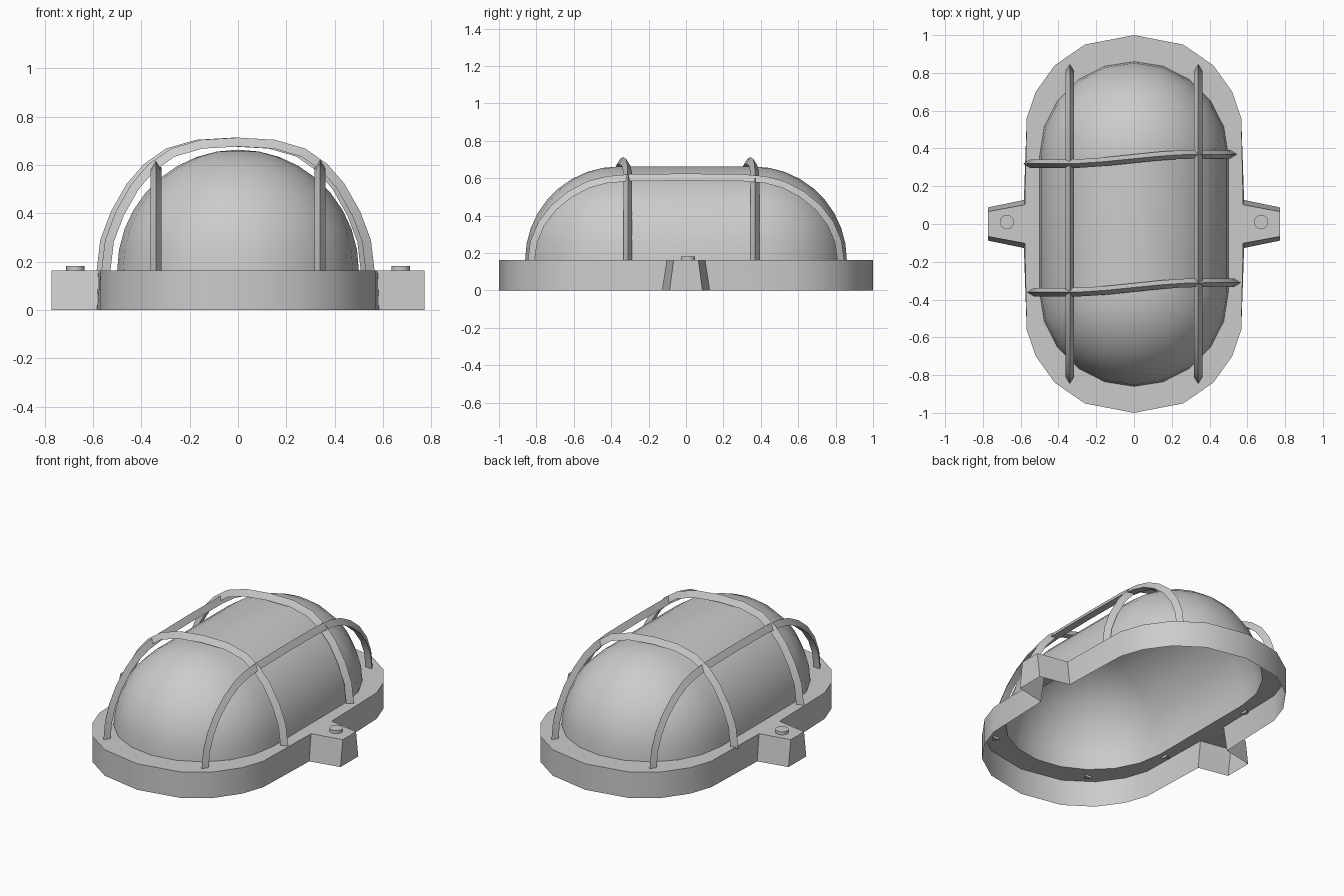
import bpy, bmesh
from math import sin, cos, pi
from mathutils import Vector

if "Cube" in bpy.data.objects:
    bpy.data.objects.remove(bpy.data.objects["Cube"])

TOP = 0.163  # height of the base flange


def finish(name, bm):
    bmesh.ops.recalc_face_normals(bm, faces=bm.faces)
    me = bpy.data.meshes.new(name)
    bm.to_mesh(me)
    bm.free()
    ob = bpy.data.objects.new(name, me)
    bpy.context.collection.objects.link(ob)
    bpy.ops.object.select_all(action='DESELECT')
    ob.select_set(True)
    bpy.context.view_layer.objects.active = ob
    bpy.ops.object.shade_smooth_by_angle(angle=0.55)
    return ob


def stadium(r, cy, n=10):
    pts = [(r * cos(pi * i / n), cy + r * sin(pi * i / n)) for i in range(n + 1)]
    return pts + [(-x, -y) for x, y in pts]


def full_loop(quarter):
    # mirrors a +x +y quarter (from the x side to the y axis) into a closed outline
    half = quarter + [(-x, y) for x, y in reversed(quarter[:-1])]
    return half + [(-x, -y) for x, y in half]


# Base: open-bottomed skirt with drafted side tabs, flange with dome opening
arc = [(.568, .56), (.52, .70), (.42, .84), (.26, .95), (0, 1.0)]
bottom = full_loop([(.772, .088), (.583, .127)] + arc)
top = full_loop([(.772, .066), (.578, .102)] + arc)
bm = bmesh.new()
lo = [bm.verts.new((x, y, 0)) for x, y in bottom]
hi = [bm.verts.new((x, y, TOP)) for x, y in top]
inner = [bm.verts.new((x, y, TOP)) for x, y in stadium(.5, .36)]
n = len(lo)
for i in range(n):
    j = (i + 1) % n
    bm.faces.new((lo[i], lo[j], hi[j], hi[i]))
rim = [bm.edges.get((hi[i], hi[(i + 1) % n])) for i in range(n)]
rim += [bm.edges.new((inner[i], inner[(i + 1) % len(inner)])) for i in range(len(inner))]
bmesh.ops.triangle_fill(bm, edges=rim, use_beauty=True, normal=(0, 0, 1))
finish("base_housing", bm)

# Dome: elongated hemisphere shell
bm = bmesh.new()
rings = []
for k in range(10):
    a = pi / 2 * k / 9
    rings.append([bm.verts.new((x, y, TOP + .5 * sin(a))) for x, y in stadium(.5 * cos(a), .36)])
for r0, r1 in zip(rings, rings[1:]):
    for i in range(len(r0)):
        j = (i + 1) % len(r0)
        bm.faces.new((r0[i], r0[j], r1[j], r1[i]))
bmesh.ops.remove_doubles(bm, verts=bm.verts, dist=1e-4)
finish("dome_cover", bm)


# Guard bars: triangular section with an outward ridge
def guard_bar(name, ridge, side, depth=.037, width=.023):
    side = Vector(side)
    ridge = [Vector(p) for p in ridge]
    bm = bmesh.new()
    rows = []
    for i, p in enumerate(ridge):
        t = ridge[min(i + 1, len(ridge) - 1)] - ridge[max(i - 1, 0)]
        nrm = t.cross(side).normalized()
        if nrm.dot(p - Vector((0, 0, .1))) < 0:
            nrm = -nrm
        base = p - nrm * depth
        rows.append([bm.verts.new(v) for v in (p, base + side * width, base - side * width)])
    for a, b in zip(rows, rows[1:]):
        for k in range(3):
            m = (k + 1) % 3
            bm.faces.new((a[k], a[m], b[m], b[k]))
    bm.faces.new(rows[0])
    bm.faces.new(rows[-1])
    finish(name, bm)


def mirrored(half):
    return [(-a, z) for a, z in reversed(half)] + half[1:]


long_path = mirrored([(0, .625), (.3, .622), (.43, .61), (.53, .583), (.63, .53),
                      (.72, .457), (.79, .365), (.832, .265), (.847, .155)])
for label, x in (("left", -.34), ("right", .34)):
    guard_bar("guard_bar_" + label, [(x * (1 if abs(y) > -1 else 0), y, z) for y, z in long_path], (1, 0, 0))

hoop_path = mirrored([(0, .713), (.153, .704), (.278, .668), (.37, .603), (.44, .523),
                      (.506, .407), (.55, .29), (.566, .155)])
for label, y0, dx in (("front", -.336, 0), ("back", .344, -.02)):
    pts = [(x + dx, y0 + .025 * sin(max(-1, min(1, x / .37)) * pi / 2), z) for x, z in hoop_path]
    guard_bar("guard_hoop_" + label, pts, (0, 1, 0))

# Screw heads on the tabs
for label, x in (("left", -.673), ("right", .673)):
    bm = bmesh.new()
    bmesh.ops.create_cone(bm, cap_ends=True, segments=16, radius1=.038, radius2=.038, depth=.022)
    bmesh.ops.translate(bm, verts=bm.verts, vec=(x, .01, TOP + .008))
    finish("screw_head_" + label, bm)
